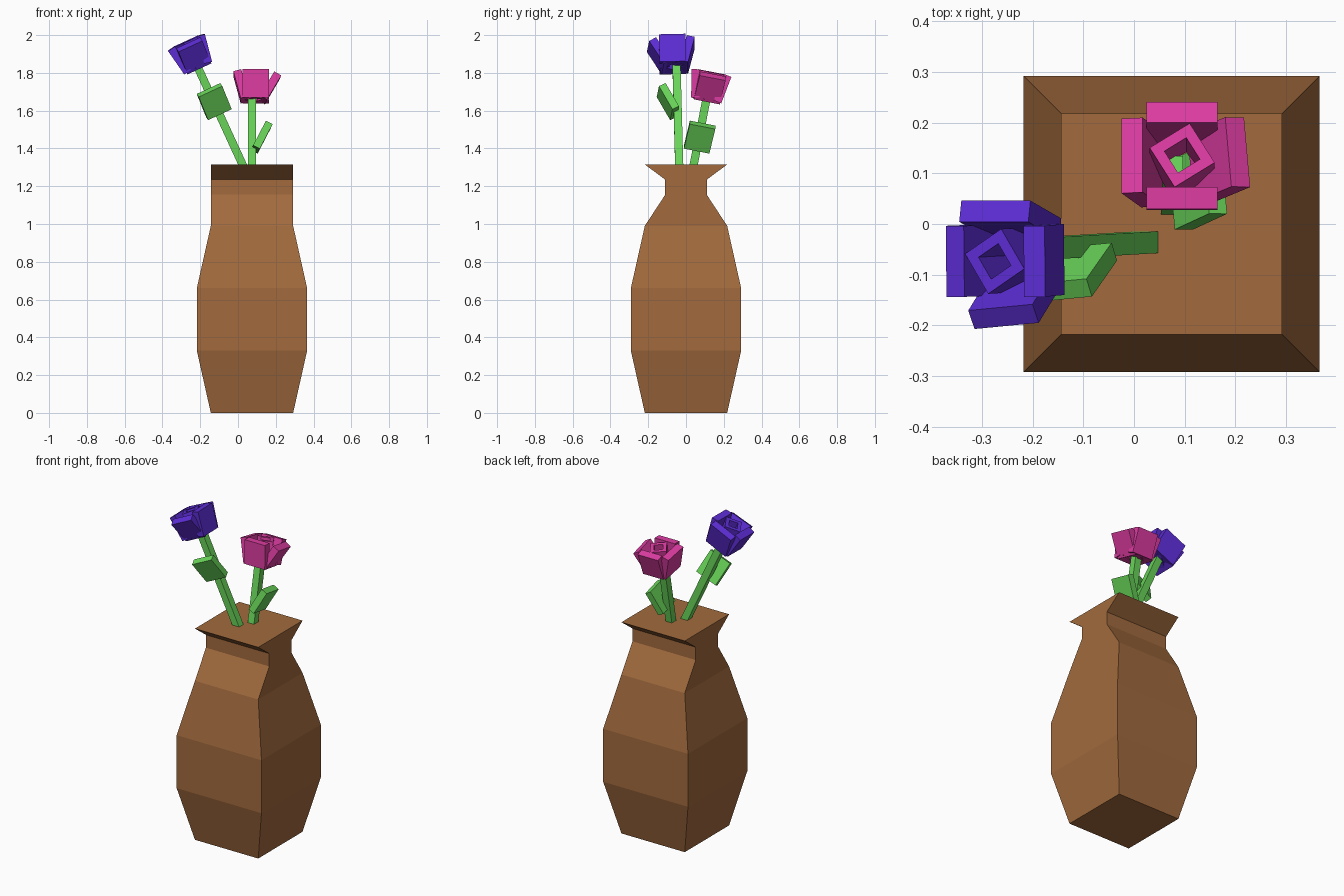
import bpy, bmesh
from math import radians
from mathutils import Matrix, Vector

if "Cube" in bpy.data.objects:
    bpy.data.objects.remove(bpy.data.objects["Cube"])


def material(name, rgb):
    m = bpy.data.materials.new(name)
    m.diffuse_color = (*rgb, 1)
    m.use_nodes = True
    m.node_tree.nodes["Principled BSDF"].inputs["Base Color"].default_value = m.diffuse_color
    return m


def finish(name, bm, mat, matrix=Matrix()):
    bmesh.ops.recalc_face_normals(bm, faces=bm.faces)
    me = bpy.data.meshes.new(name)
    bm.to_mesh(me)
    bm.free()
    me.materials.append(mat)
    ob = bpy.data.objects.new(name, me)
    ob.matrix_world = matrix
    bpy.context.collection.objects.link(ob)


def slab(bm, size, pos, yaw=0, tilt=0):
    """Box standing on pos, turned by yaw, leaning outward by tilt."""
    m = (Matrix.Translation(pos) @ Matrix.Rotation(radians(yaw), 4, 'Z')
         @ Matrix.Rotation(radians(tilt), 4, 'Y')
         @ Matrix.Translation((0, 0, size[2] / 2))
         @ Matrix.Diagonal((*size, 1)))
    bmesh.ops.create_cube(bm, size=1, matrix=m)


brown = material("brown", (0.36, 0.145, 0.047))
green = material("green", (0.14, 0.66, 0.10))
pink = material("pink", (0.72, 0.045, 0.36))
purple = material("purple", (0.11, 0.026, 0.67))

# Vase: stacked rectangular rings (z, half width x, half depth y)
profile = [(0, .218, .218), (.33, .292, .292), (.66, .292, .292),
           (.99, .218, .218), (1.155, .218, .11), (1.235, .218, .11),
           (1.315, .218, .218)]
bm = bmesh.new()
rings = [[bm.verts.new((.074 + sx * hx, sy * hy, z))
          for sx, sy in ((-1, -1), (1, -1), (1, 1), (-1, 1))]
         for z, hx, hy in profile]
for a, b in zip(rings, rings[1:]):
    for i in range(4):
        j = (i + 1) % 4
        bm.faces.new((a[i], a[j], b[j], b[i]))
bm.faces.new(rings[0][::-1])
bm.faces.new(rings[-1])
finish("vase", bm, brown)


def flower(name, mat, matrix):
    # Stem
    bm = bmesh.new()
    slab(bm, (.043, .043, .63), (0, 0, -.6))
    finish(name + "_stem", bm, green, matrix)
    # Leaf
    bm = bmesh.new()
    slab(bm, (.04, .138, .15), (.017, 0, -.265), 5, 27)
    finish(name + "_leaf", bm, green, matrix)
    # Outer petals: yaw, base distance, lean, width
    bm = bmesh.new()
    centre = Vector((.02, 0, 0))
    for yaw, dist, tilt, width in ((5, .035, 30, .14), (90, .06, 10, .14),
                                   (180, .06, 15, .15), (270, .06, 10, .14)):
        out = Matrix.Rotation(radians(yaw), 3, 'Z') @ Vector((dist, 0, .003))
        slab(bm, (.043, width, .15), centre + out, yaw, tilt)
    # Inner petals in a pinwheel
    for k in range(4):
        yaw = 32 + 90 * k
        out = Matrix.Rotation(radians(yaw), 3, 'Z') @ Vector((.036, .01, .003))
        slab(bm, (.021, .073, .148), centre + out, yaw)
    finish(name + "_petals", bm, mat, matrix)


flower("pink_flower", pink,
       Matrix.Translation((.075, .107, 1.655)) @ Matrix.Rotation(radians(-11), 4, 'X'))
flower("purple_flower", purple,
       Matrix.Translation((-.212, -.05, 1.828)) @ Matrix.Rotation(radians(-24.7), 4, 'Y')
       @ Matrix.Rotation(radians(1.4), 4, 'X') @ Matrix.Rotation(radians(-90), 4, 'Z'))
